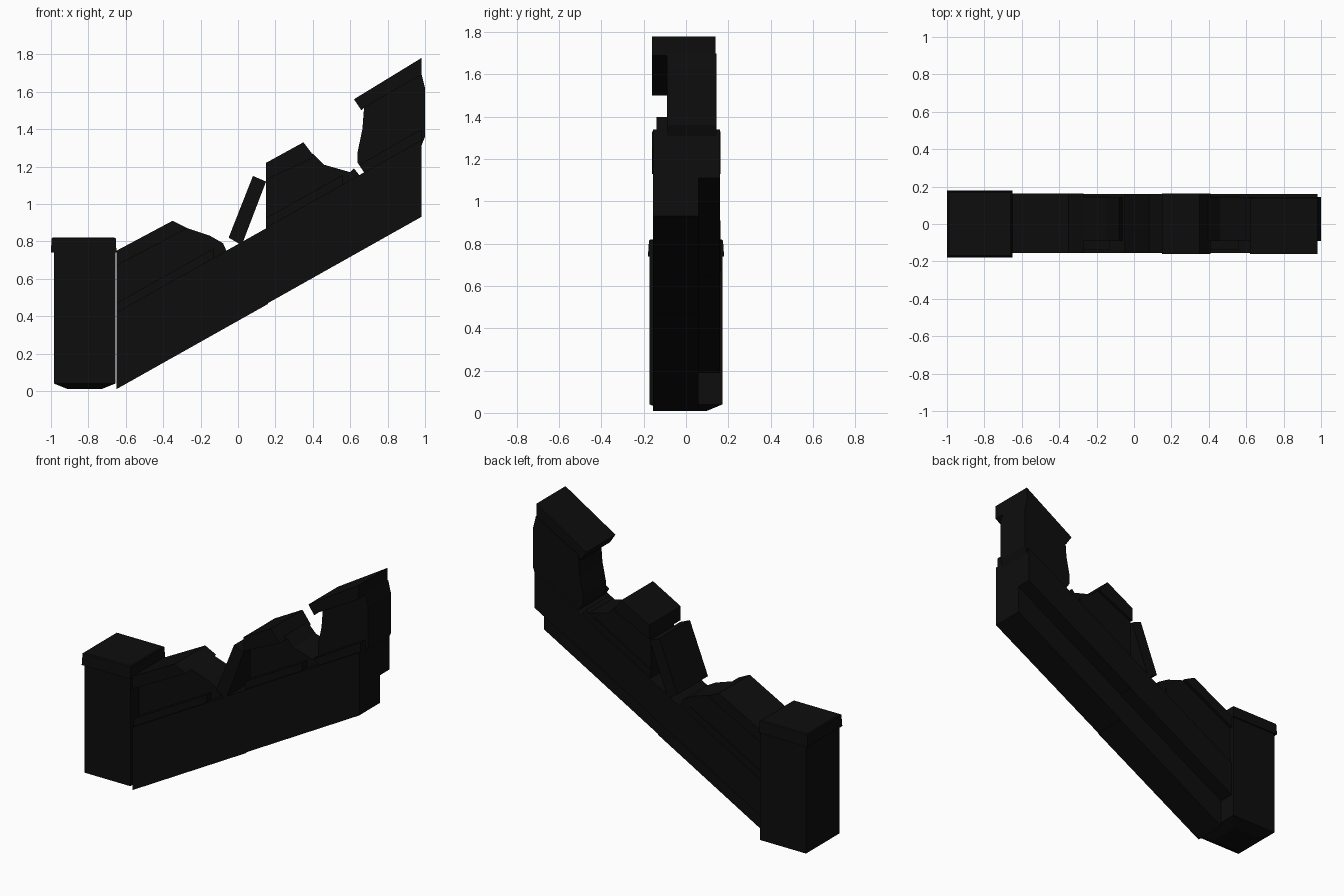
import bpy
import bmesh

old = bpy.data.objects.get("Cube")
if old:
    bpy.data.objects.remove(old, do_unlink=True)

SLOPE = 0.562

stone = bpy.data.materials.new("charcoal_stone")
stone.use_nodes = True
colour = (0.004, 0.004, 0.004, 1)
stone.diffuse_color = colour
bsdf = next(n for n in stone.node_tree.nodes if n.type == "BSDF_PRINCIPLED")
bsdf.inputs["Base Color"].default_value = colour


def finish(name, bm):
    bmesh.ops.recalc_face_normals(bm, faces=bm.faces)
    mesh = bpy.data.meshes.new(name)
    bm.to_mesh(mesh)
    bm.free()
    mesh.materials.append(stone)
    obj = bpy.data.objects.new(name, mesh)
    bpy.context.collection.objects.link(obj)
    return obj


def prism(name, outline, front, back):
    """Extrude an (x, z) outline from front to back along y."""
    bm = bmesh.new()
    face = bm.faces.new([bm.verts.new((x, front, z)) for x, z in outline])
    out = bmesh.ops.extrude_face_region(bm, geom=[face])
    verts = [g for g in out["geom"] if isinstance(g, bmesh.types.BMVert)]
    bmesh.ops.translate(bm, verts=verts, vec=(0, back - front, 0))
    return finish(name, bm)


def loft(name, cx, rings):
    """Stack rectangles given as (half width, half depth, height)."""
    bm = bmesh.new()
    loops = [[bm.verts.new((cx + sx * w, sy * d, z))
              for sx, sy in ((-1, -1), (1, -1), (1, 1), (-1, 1))]
             for w, d, z in rings]
    for a, b in zip(loops, loops[1:]):
        for i in range(4):
            j = (i + 1) % 4
            bm.faces.new((a[i], a[j], b[j], b[i]))
    bm.faces.new(loops[0])
    bm.faces.new(loops[-1])
    return finish(name, bm)


def band(name, x0, x1, z0, low, high, front, back):
    """Sloping strip between two heights above the underside of the wall."""
    rise = SLOPE * (x1 - x0)
    prism(name, [(x0, z0 + low), (x1, z0 + low + rise),
                 (x1, z0 + high + rise), (x0, z0 + high)], front, back)


# End post with tapered foot and cap
loft("end_post", -0.82, [(0.09, 0.10, 0.01), (0.165, 0.172, 0.04), (0.165, 0.172, 0.75)])
loft("post_cap", -0.825, [(0.175, 0.18, 0.74), (0.172, 0.175, 0.815), (0.165, 0.168, 0.82)])

# Continuous sloping base of both wall sections
for side, x0, x1, z0 in (("lower", -0.65, 0.16, 0.01), ("upper", 0.16, 0.98, 0.47)):
    band(side + "_rail", x0, x1, z0, 0, 0.19, -0.155, 0.06)
    band(side + "_base", x0, x1, z0, 0.18, 0.41, -0.155, 0.16)

# Lower broken section
band("lower_skirting", -0.65, -0.13, 0.01, 0.40, 0.46, -0.14, 0.15)
prism("lower_panel", [(-0.65, 0.40), (-0.06, 0.73), (-0.06, 0.745), (-0.08, 0.79),
                      (-0.15, 0.83), (-0.30, 0.88), (-0.65, 0.69)], -0.09, 0.145)
prism("lower_coping", [(-0.65, 0.67), (-0.27, 0.87), (-0.35, 0.91), (-0.65, 0.75)],
      -0.155, 0.163)

# Fallen coping leaning in the gap
prism("fallen_coping", [(-0.05, 0.82), (0.02, 0.78), (0.15, 1.12), (0.08, 1.15)],
      -0.155, 0.16)

# Middle broken section
band("middle_skirting", 0.15, 0.56, 0.465, 0.40, 0.46, -0.14, 0.15)
prism("middle_panel", [(0.15, 0.86), (0.66, 1.14), (0.62, 1.19), (0.60, 1.17),
                       (0.46, 1.21), (0.40, 1.27), (0.15, 1.15)], -0.09, 0.145)
prism("middle_coping", [(0.15, 1.13), (0.41, 1.25), (0.35, 1.33), (0.15, 1.22)],
      -0.16, 0.163)

# Top end section
prism("top_skirting", [(0.68, 1.16), (0.98, 1.33), (0.98, 1.40), (0.65, 1.21)],
      -0.14, 0.145)
prism("top_panel", [(0.68, 1.16), (0.98, 1.31), (1.0, 1.36), (1.0, 1.62), (0.98, 1.70),
                    (0.675, 1.53), (0.665, 1.40), (0.64, 1.28), (0.64, 1.22)],
      -0.09, 0.145)
prism("top_coping", [(0.66, 1.50), (0.68, 1.52), (0.98, 1.69), (0.98, 1.78), (0.62, 1.56)],
      -0.16, 0.14)
